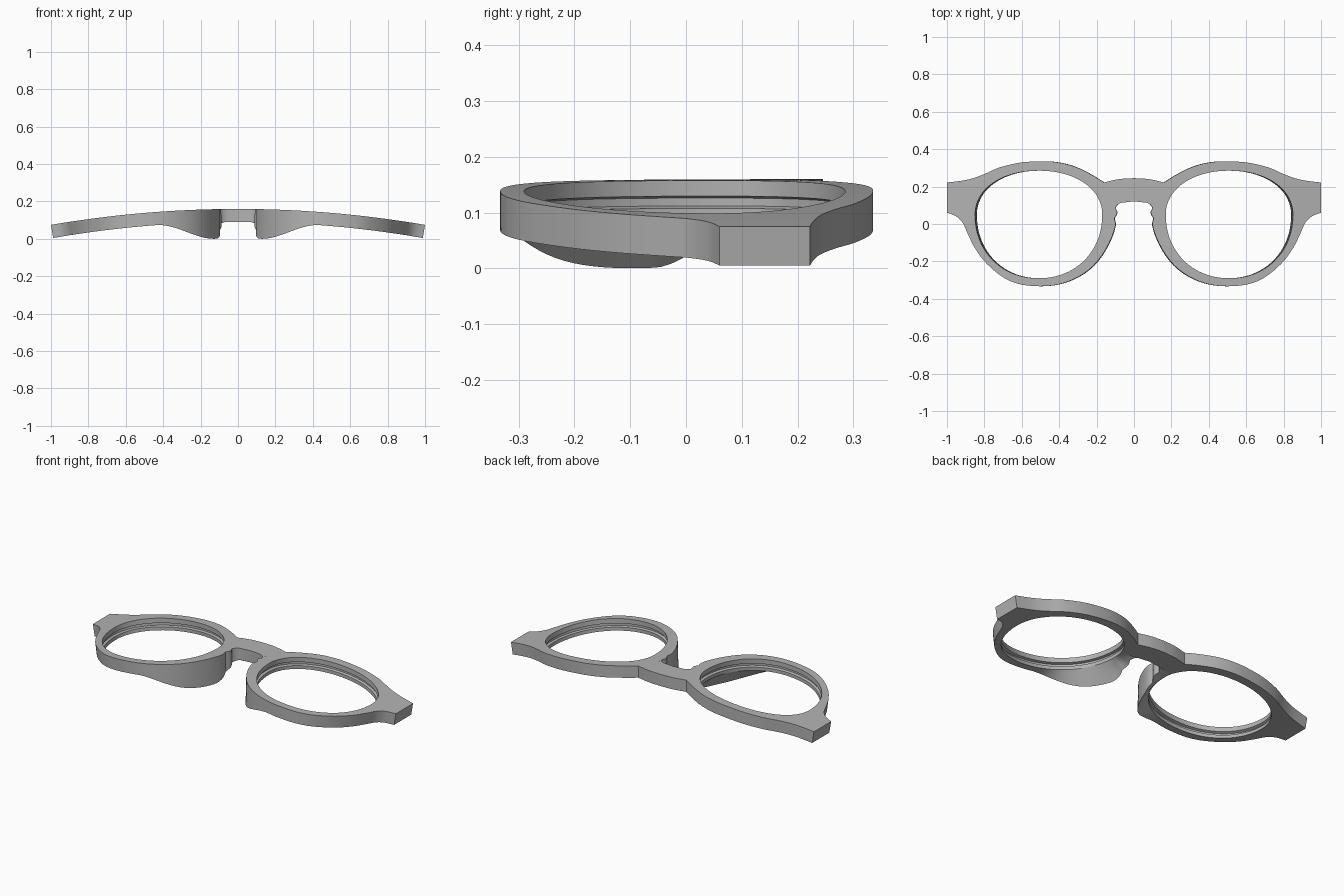
import bpy
import bmesh
from math import atan2, cos, sin, pi
from mathutils import Vector

cube = bpy.data.objects.get("Cube")
if cube:
    bpy.data.objects.remove(cube)

THICK = 0.07
LENS = Vector((0.51, 0.05))

# Half outline, clockwise from the bridge top; each run ends in a sharp corner
RUNS = [
    [(0, .245), (.08, .24), (.16, .222)],
    [(.16, .222), (.23, .265), (.32, .308), (.41, .33), (.5, .335), (.61, .328),
     (.72, .302), (.8, .267), (.87, .242), (.93, .23), (1, .222)],
    [(1, .222), (1, .06)],
    [(1, .06), (.95, .04), (.915, .005), (.89, -.05), (.85, -.13), (.79, -.21),
     (.7, -.285), (.61, -.322), (.5, -.333), (.4, -.322), (.31, -.289), (.23, -.235),
     (.17, -.165), (.125, -.085), (.1, -.01), (.105, .03)],
    [(.105, .03), (.09, .06), (.1, .085)],
    [(.1, .085), (.085, .105), (.055, .117), (0, .121)],
    [(0, .121), (0, .245)],
]


def spline(points, steps=4):
    """Smooth curve through the points, without the last one."""
    p = [Vector(q) for q in points]
    p = [p[0]] + p + [p[-1]]
    out = []
    for a, b, c, d in zip(p, p[1:], p[2:], p[3:]):
        for k in range(steps):
            t = k / steps
            out.append(0.5 * (2 * b + (c - a) * t + (2 * a - 5 * b + 4 * c - d) * t ** 2
                              + (3 * b - a - 3 * c + d) * t ** 3))
    return out


def lens_edge(angle):
    """Point on the lens opening, wider above than below."""
    c, s = cos(angle), sin(angle)
    b = 0.235 if s > 0 else 0.34
    n = 2.1
    r = ((abs(c) / 0.34) ** n + (abs(s) / b) ** n) ** (-1 / n)
    return LENS + Vector((c, s)) * r


def smooth(v, low, high):
    t = min(1, max(0, (v - low) / (high - low)))
    return t * t * (3 - 2 * t)


def pad_drop(p):
    """How far the nose pad hangs below the rim."""
    if p.x > 0.5 or p.y > 0.11:
        return 0
    return 0.088 * (1 - smooth(p.x, 0.13, 0.44)) * (1 - smooth(p.y, -0.06, 0.13))


def bent(p, depth):
    """Place a flat point on the curved front, a given depth below its top."""
    return (p.x - 0.17 * p.x * depth, p.y, 0.16 - 0.085 * p.x ** 2 - depth)


# Cross-sections from the lens edge to the outline, with a lens groove
outline = [p for run in RUNS for p in spline(run)]
bm = bmesh.new()
rings = []
SPLIT = 4
last = None
for p in outline:
    ray = p - LENS
    angle = atan2(ray.y, ray.x)
    if last is not None:
        while angle > last + pi:
            angle -= 2 * pi
        angle = min(angle, last - 0.002)
    last = angle
    edge = lens_edge(angle)
    groove = edge + (edge - LENS).normalized() * 0.015
    drop = pad_drop(p)
    steps = [k / SPLIT for k in range(SPLIT + 1)]
    section = [bent(edge.lerp(p, u), 0) for u in steps]
    section += [bent(edge.lerp(p, u), THICK + drop * u) for u in reversed(steps)]
    section += [bent(edge, 0.05), bent(groove, 0.046), bent(groove, 0.032), bent(edge, 0.028)]
    rings.append([bm.verts.new(v) for v in section])

for i, ring in enumerate(rings):
    after = rings[(i + 1) % len(rings)]
    for j in range(len(ring)):
        k = (j + 1) % len(ring)
        quad = (ring[j], ring[k], after[k], after[j])
        # Leave the bridge open where the halves meet
        if any(abs(v.co.x) > 1e-5 for v in quad):
            bm.faces.new(quad)
bmesh.ops.recalc_face_normals(bm, faces=bm.faces)

mesh = bpy.data.meshes.new("glasses_front")
bm.to_mesh(mesh)
bm.free()
frame = bpy.data.objects.new("glasses_front", mesh)
bpy.context.collection.objects.link(frame)

# Mirror to the other side
mirror = frame.modifiers.new("mirror", 'MIRROR')
mirror.use_axis[0] = True
mirror.use_mirror_merge = True
mirror.merge_threshold = 0.0005

# Plain grey frame
grey = bpy.data.materials.new("frame_grey")
grey.use_nodes = True
colour = (0.45, 0.45, 0.45, 1)
grey.diffuse_color = colour
grey.node_tree.nodes["Principled BSDF"].inputs["Base Color"].default_value = colour
mesh.materials.append(grey)

bpy.ops.object.select_all(action='DESELECT')
frame.select_set(True)
bpy.context.view_layer.objects.active = frame
bpy.ops.object.shade_smooth_by_angle(angle=0.5)
